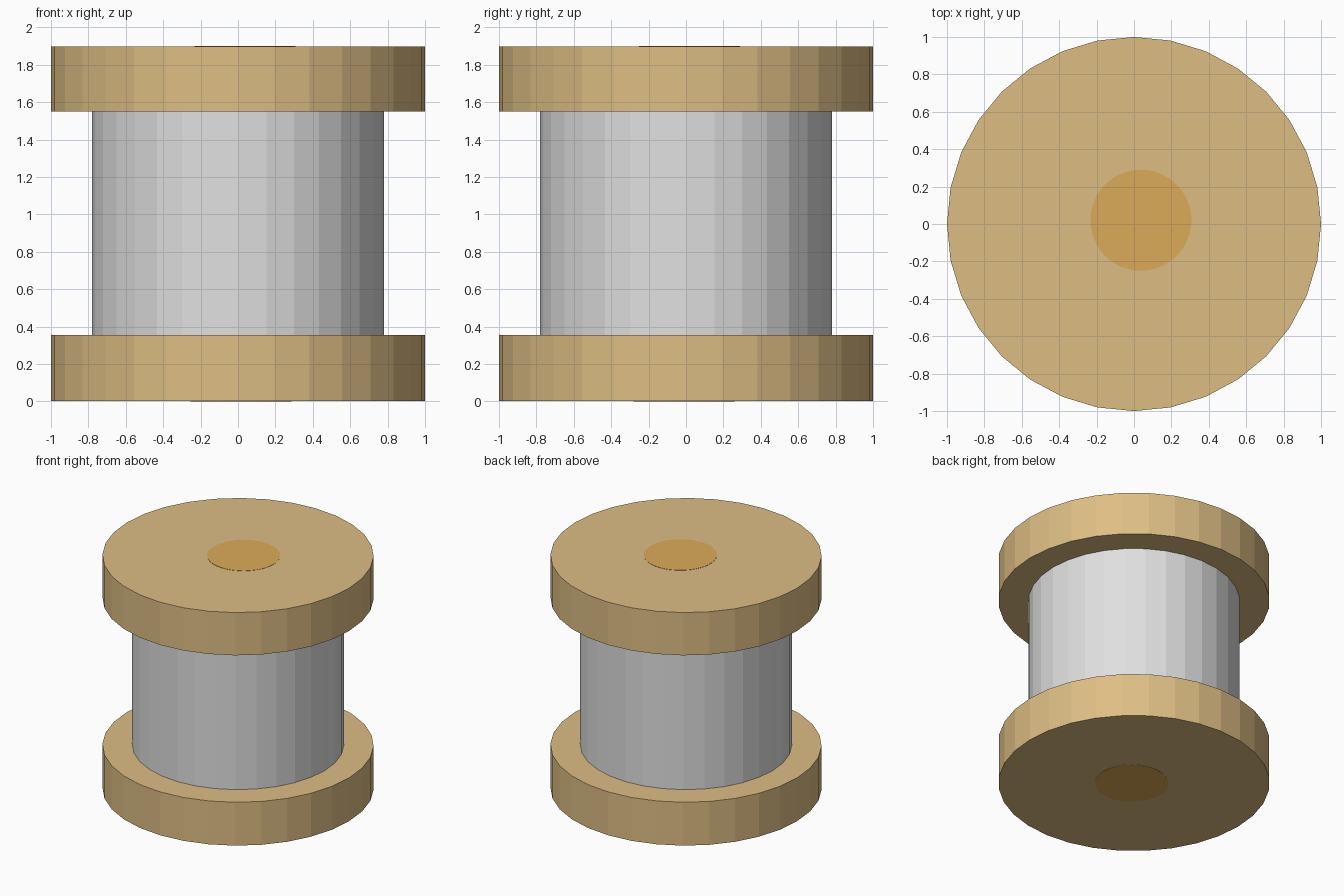
import bpy

if "Cube" in bpy.data.objects:
    bpy.data.objects.remove(bpy.data.objects["Cube"])


def material(name, rgb):
    m = bpy.data.materials.new(name)
    m.diffuse_color = (*rgb, 1.0)
    m.use_nodes = True
    m.node_tree.nodes["Principled BSDF"].inputs["Base Color"].default_value = m.diffuse_color
    return m


TAN = material("tan wood", (0.730, 0.515, 0.231))
GREY = material("light grey", (0.745, 0.745, 0.745))
AMBER = material("amber brown", (0.716, 0.407, 0.098))


def disc(name, radius, z0, z1, mat, sides=32, x=0.0, y=0.0):
    """Flat-shaded upright cylinder between two heights."""
    bpy.ops.mesh.primitive_cylinder_add(vertices=sides, radius=radius, depth=z1 - z0,
                                        location=(x, y, (z0 + z1) / 2))
    ob = bpy.context.object
    ob.name = name
    ob.data.materials.append(mat)
    return ob


SKIN = 0.002  # how far the painted spots stand proud

# end flanges
disc("bottom_flange", 1.0, SKIN, 0.355, TAN)
disc("top_flange", 1.0, 1.55, 1.90 - SKIN, TAN)

# wound core between the flanges
disc("core", 0.78, 0.35, 1.555, GREY)

# thin painted spots on both ends, slightly off centre
disc("top_spot", 0.27, 1.896, 1.90, AMBER, 64, 0.037, 0.02)
disc("bottom_spot", 0.27, 0.0, 0.004, AMBER, 64, 0.015, -0.01)
